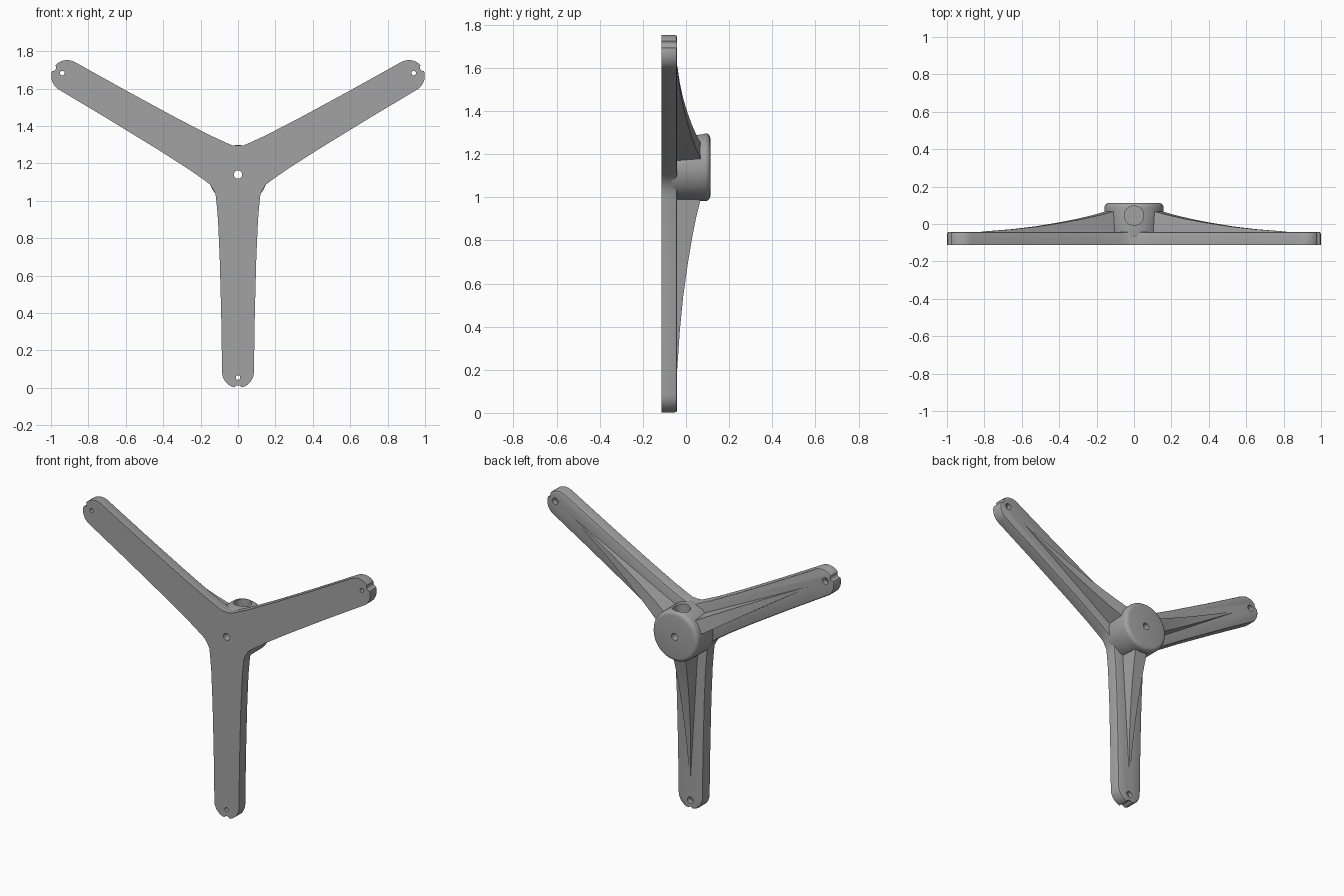
import bpy, bmesh, math
from mathutils import Matrix, Vector

if "Cube" in bpy.data.objects:
    bpy.data.objects.remove(bpy.data.objects["Cube"])

CENTRE_Z = 1.14
FRONT, BACK, HUB_BACK = -0.113, -0.042, 0.113
ARMS = {"left": 30, "right": 150, "lower": 270}

grey = bpy.data.materials.new("grey_plastic")
grey.use_nodes = True
colour = (0.36, 0.36, 0.36, 1)
grey.diffuse_color = colour
grey.node_tree.nodes["Principled BSDF"].inputs["Base Color"].default_value = colour


def place(u, v, y, angle):
    """Arm coordinates (outward, sideways, depth) to world."""
    a = math.radians(angle)
    return Vector((u * math.cos(a) - v * math.sin(a), y,
                   CENTRE_Z + u * math.sin(a) + v * math.cos(a)))


def make(name, bm):
    bmesh.ops.recalc_face_normals(bm, faces=bm.faces)
    mesh = bpy.data.meshes.new(name)
    bm.to_mesh(mesh)
    bm.free()
    mesh.materials.append(grey)
    obj = bpy.data.objects.new(name, mesh)
    bpy.context.collection.objects.link(obj)
    return obj


def cylinder(name, start, end, radius, sides=32):
    axis = end - start
    turn = Vector((0, 0, 1)).rotation_difference(axis).to_matrix().to_4x4()
    bm = bmesh.new()
    bmesh.ops.create_cone(bm, cap_ends=True, segments=sides, radius1=radius,
                          radius2=radius, depth=axis.length,
                          matrix=Matrix.Translation((start + end) / 2) @ turn)
    return make(name, bm)


def apply_all(obj):
    bpy.ops.object.select_all(action="DESELECT")
    obj.select_set(True)
    bpy.context.view_layer.objects.active = obj
    for mod in list(obj.modifiers):
        bpy.ops.object.modifier_apply(modifier=mod.name)


def cut(obj, start, end, radius):
    cutter = cylinder("cutter", start, end, radius)
    mod = obj.modifiers.new("cut", "BOOLEAN")
    mod.operation, mod.solver, mod.object = "DIFFERENCE", "EXACT", cutter
    apply_all(obj)
    bpy.data.objects.remove(cutter)


def smooth(obj):
    apply_all(obj)
    bpy.ops.object.shade_smooth_by_angle(angle=math.radians(30))


# Three-armed plate: one arm edge, mirrored across the arm and repeated
edge = [(0.105, 0.120), (0.15, 0.115), (0.24, 0.107), (0.44, 0.098), (0.74, 0.090)]
tip_u, tip_r = 1.055, 0.085
tip = [(tip_u + tip_r * math.cos(t), tip_r * math.sin(t))
       for t in (math.pi * (i / 20 - 0.5) for i in range(21))]
arm = [(0.0775, -0.134)] + [(u, -v) for u, v in edge] + tip + edge[::-1]
bm = bmesh.new()
face = bm.faces.new([bm.verts.new(place(u, v, FRONT, a))
                     for a in ARMS.values() for u, v in arm])
top = bmesh.ops.extrude_face_region(bm, geom=[face])["geom"]
bmesh.ops.translate(bm, vec=(0, BACK - FRONT, 0),
                    verts=[g for g in top if isinstance(g, bmesh.types.BMVert)])
rim = [e for e in bm.edges if all(abs(v.co.y - BACK) < 1e-4 for v in e.verts)]
bmesh.ops.bevel(bm, geom=rim, offset=0.01, segments=2, profile=0.5, affect="EDGES")
plate = make("arm_plate", bm)

# Notch, screw hole and counterbore at each arm tip
for a in ARMS.values():
    cut(plate, place(1.146, 0, -0.2, a), place(1.146, 0, 0.1, a), 0.02)
    cut(plate, place(1.085, 0, -0.2, a), place(1.085, 0, 0.1, a), 0.012)
    cut(plate, place(1.085, 0, BACK - 0.03, a), place(1.085, 0, 0.1, a), 0.02)

# Round hub with softened back edge and a socket opening upward
hub = cylinder("hub", place(0, 0, FRONT + 0.03, 0), place(0, 0, HUB_BACK, 0), 0.158, 64)
bevel = hub.modifiers.new("soft_edge", "BEVEL")
bevel.width, bevel.segments, bevel.limit_method = 0.025, 4, "ANGLE"
apply_all(hub)
cut(hub, place(0.05, 0, 0.045, 90), place(0.3, 0, 0.045, 90), 0.052)

# Centre bore through plate and hub
for part in (plate, hub):
    cut(part, place(0, 0, -0.2, 0), place(0, 0, 0.2, 0), 0.022)
    smooth(part)

# Tapered ribs with a concave back edge
rib_profile = [(0.12, 0.075), (0.23, 0.048), (0.33, 0.028), (0.45, 0.008),
               (0.6, -0.013), (0.75, -0.028), (0.94, -0.041)]
for name, a in ARMS.items():
    bm = bmesh.new()
    rings = []
    for u, y in rib_profile:
        w = 0.003 + 0.042 * (0.94 - u) / 0.82
        rings.append([bm.verts.new(place(u, v, d, a)) for v, d in
                      ((-w * 1.2, BACK - 0.01), (-w, y), (w, y), (w * 1.2, BACK - 0.01))])
    for r, s in zip(rings, rings[1:]):
        for i in range(4):
            j = (i + 1) % 4
            bm.faces.new((r[i], r[j], s[j], s[i]))
    bm.faces.new(rings[0])
    bm.faces.new(rings[-1])
    smooth(make(name + "_rib", bm))
